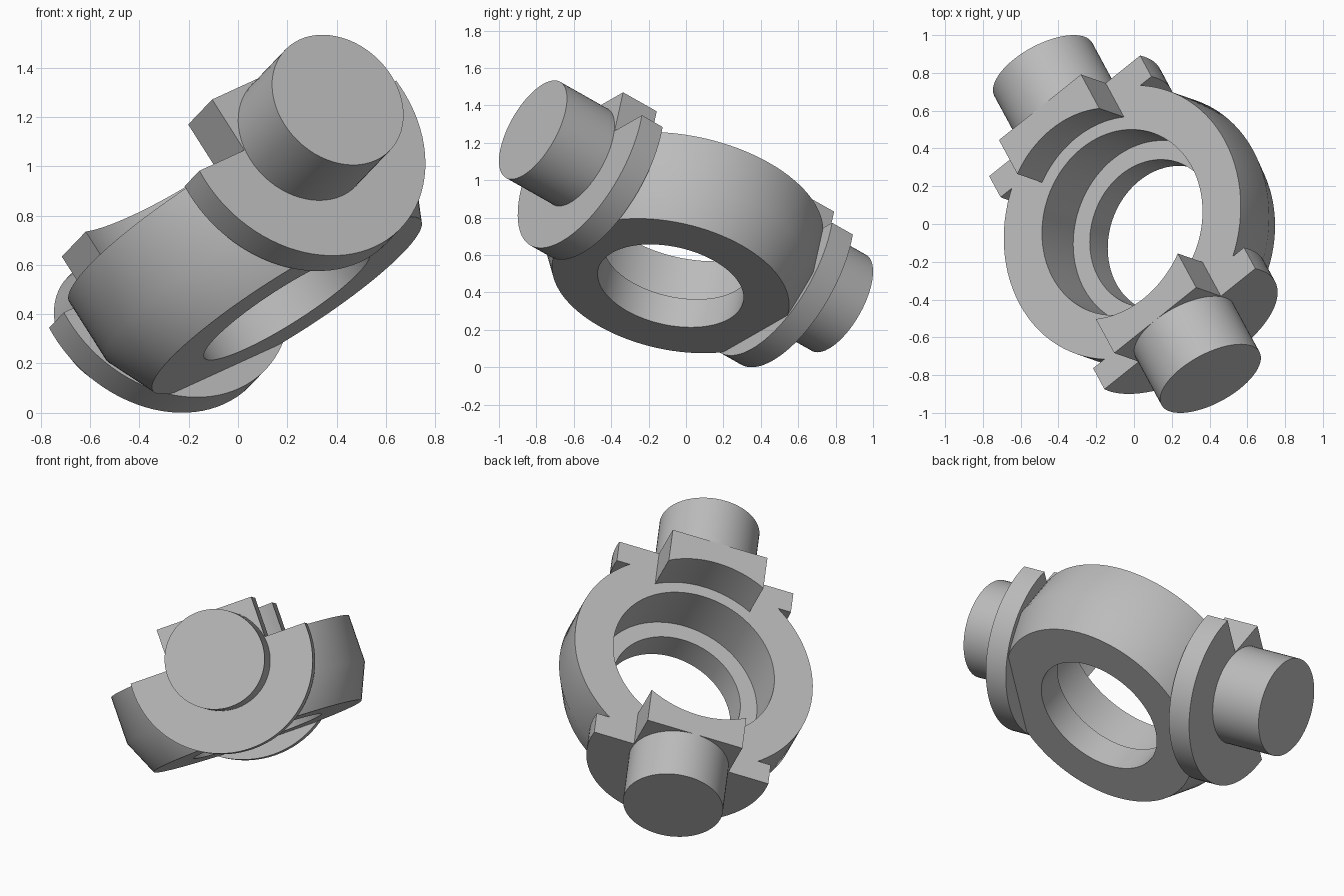
import bpy, bmesh
from math import sin, cos, pi, asin, sqrt
from mathutils import Vector, Matrix

cube = bpy.data.objects.get("Cube")
if cube:
    bpy.data.objects.remove(cube, do_unlink=True)

steel = bpy.data.materials.new("plain_grey")
steel.use_nodes = True
GREY = (0.5, 0.5, 0.5, 1)
steel.diffuse_color = GREY
steel.node_tree.nodes["Principled BSDF"].inputs["Base Color"].default_value = GREY

# Tilted frame: local z is the ring axis, local -y points along the front pin
pin_dir = Vector((0.426, -0.7875, 0.4453)).normalized()
ring_dir = Vector((-0.53, 0.19, 0.827))
ring_dir = (ring_dir - pin_dir * ring_dir.dot(pin_dir)).normalized()
side_dir = ring_dir.cross(pin_dir)
frame = Matrix((side_dir, -pin_dir, ring_dir)).transposed().to_4x4()
frame.translation = (-0.0375, 0, 0.807)

# Main sizes
TOP, BOTTOM = 0.047, -0.448
PIN_R, PIN_END = 0.295, 1.039
FLANGE_R, FLANGE_IN, FLANGE_OUT = 0.545, 0.575, 0.716
SADDLE_R = 0.57


def finish(name, bm, turn):
    """Place a locally built part in the tilted frame and shade it."""
    bmesh.ops.recalc_face_normals(bm, faces=bm.faces)
    bm.transform(frame @ Matrix.Rotation(turn, 4, "Z"))
    mesh = bpy.data.meshes.new(name)
    bm.to_mesh(mesh)
    bm.free()
    mesh.materials.append(steel)
    obj = bpy.data.objects.new(name, mesh)
    bpy.context.collection.objects.link(obj)
    bpy.ops.object.select_all(action="DESELECT")
    obj.select_set(True)
    bpy.context.view_layer.objects.active = obj
    bpy.ops.object.shade_smooth_by_angle(angle=pi / 6)


def prism(name, outline, depth, turn):
    """Extrude a flat outline along a vector."""
    bm = bmesh.new()
    face = bm.faces.new([bm.verts.new(p) for p in outline])
    extruded = bmesh.ops.extrude_face_region(bm, geom=[face], use_keep_orig=True)
    moved = [g for g in extruded["geom"] if isinstance(g, bmesh.types.BMVert)]
    bmesh.ops.translate(bm, verts=moved, vec=depth)
    finish(name, bm, turn)


def arc(radius, start, end, count):
    for i in range(count + 1):
        a = start + (end - start) * i / count
        yield radius * cos(a), radius * sin(a)


# Ring with stepped bore and chamfered lower rim
LEDGE = -0.267
profile = [(0.5, TOP), (0.738, TOP), (0.738, -0.238), (0.645, BOTTOM),
           (0.397, BOTTOM), (0.397, LEDGE), (0.5, LEDGE)]
SEGMENTS = 96
bm = bmesh.new()
loops = []
for s in range(SEGMENTS):
    a = 2 * pi * s / SEGMENTS
    loops.append([bm.verts.new((r * cos(a), r * sin(a), z)) for r, z in profile])
for s, loop in enumerate(loops):
    following = loops[(s + 1) % SEGMENTS]
    for i in range(len(profile)):
        j = (i + 1) % len(profile)
        bm.faces.new((loop[i], following[i], following[j], loop[j]))
finish("ring", bm, 0)

for side, turn in (("front", 0), ("back", pi)):
    # Pin
    circle = list(arc(PIN_R, 0, 2 * pi, 64))[:-1]
    prism(side + "_pin", [(x, -0.62, z) for x, z in circle],
          (0, 0.62 - PIN_END, 0), turn)

    # Half-round flange, cut flush with the top of the ring
    cut = asin(TOP / FLANGE_R)
    half = arc(FLANGE_R, cut, -pi - cut, 48)
    prism(side + "_flange", [(x, -FLANGE_IN, z) for x, z in half],
          (0, FLANGE_IN - FLANGE_OUT, 0), turn)

    # Saddle block with a concave inner face
    lean = asin(PIN_R / SADDLE_R)
    inner = arc(SADDLE_R, -pi / 2 - lean, -pi / 2 + lean, 20)
    outline = [(x, y, 0) for x, y in inner]
    outline += [(PIN_R, -FLANGE_OUT, 0), (-PIN_R, -FLANGE_OUT, 0)]
    prism(side + "_saddle_block", outline, (0, 0, PIN_R), turn)
